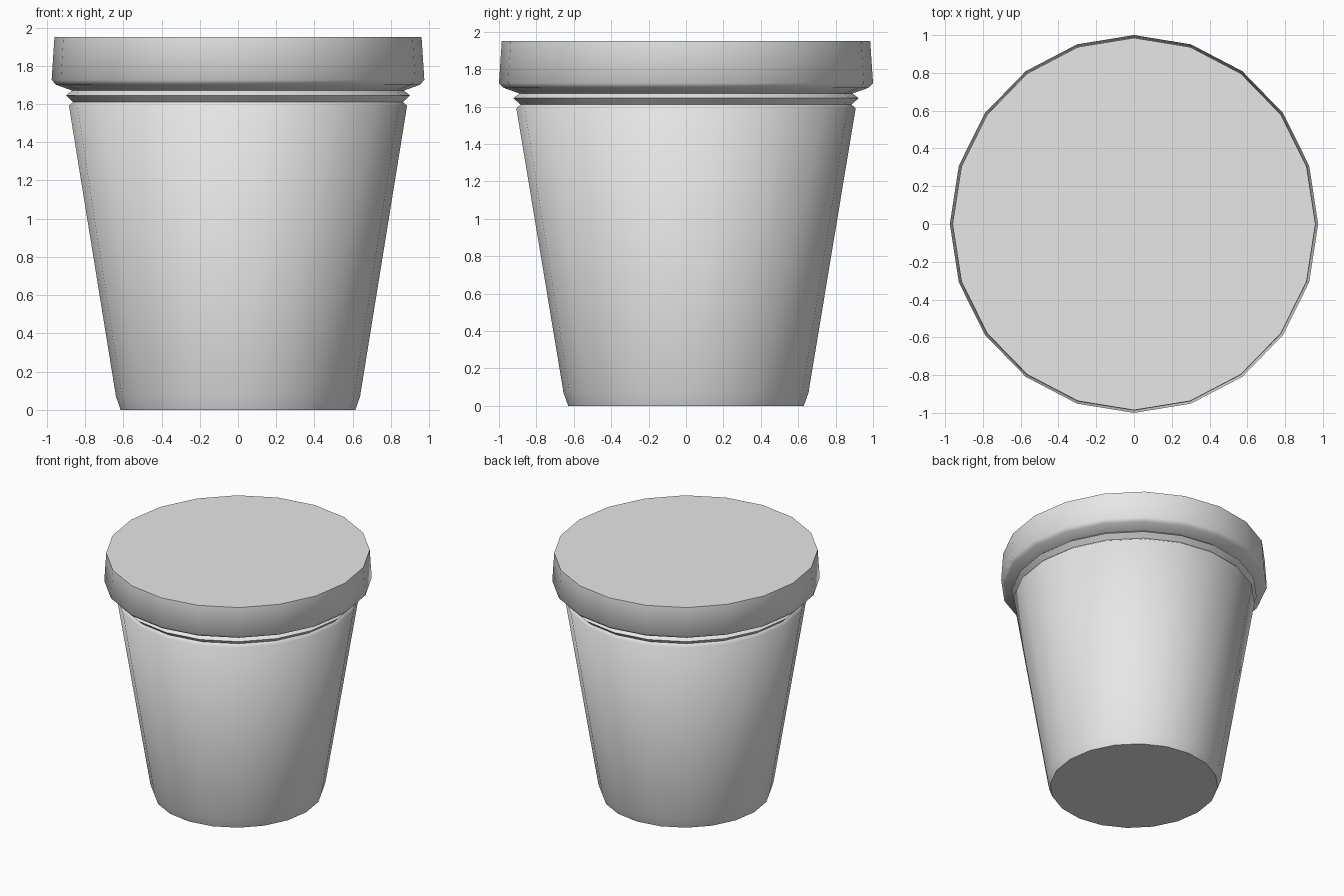
import bpy
import bmesh
import math

SIDES = 20
X_SQUASH = 0.975   # the pot is slightly narrower across x than y

if "Cube" in bpy.data.objects:
    bpy.data.objects.remove(bpy.data.objects["Cube"])

grey = bpy.data.materials.new("light_grey")
grey.use_nodes = True
grey.diffuse_color = (0.8, 0.8, 0.8, 1)
grey.node_tree.nodes["Principled BSDF"].inputs["Base Color"].default_value = (0.8, 0.8, 0.8, 1)

# (radius, height) from the base up
PROFILE = [
    (0.63, 0.0), (0.655, 0.07),                # foot
    (0.907, 1.59), (0.885, 1.61),              # tapered wall, lower groove
    (0.923, 1.645), (0.89, 1.67),              # thin ridge, upper groove
    (0.975, 1.70), (1.0, 1.725), (0.985, 1.95)  # rim
]


def lathe(name, profile, material):
    """Sweep a profile around z and close both ends with flat caps."""
    bm = bmesh.new()
    rings = []
    for radius, z in profile:
        ring = []
        for i in range(SIDES):
            a = math.tau * i / SIDES
            ring.append(bm.verts.new((radius * X_SQUASH * math.cos(a), radius * math.sin(a), z)))
        rings.append(ring)
    for low, high in zip(rings, rings[1:]):
        for i in range(SIDES):
            j = (i + 1) % SIDES
            bm.faces.new((low[i], low[j], high[j], high[i]))
    bm.faces.new(reversed(rings[0]))
    bm.faces.new(rings[-1])
    mesh = bpy.data.meshes.new(name)
    bm.to_mesh(mesh)
    bm.free()
    mesh.materials.append(material)
    obj = bpy.data.objects.new(name, mesh)
    bpy.context.collection.objects.link(obj)
    return obj


pot = lathe("flower_pot", PROFILE, grey)

# Smooth walls with crisp cap edges
bpy.ops.object.select_all(action='DESELECT')
pot.select_set(True)
bpy.context.view_layer.objects.active = pot
bpy.ops.object.shade_smooth_by_angle(angle=math.radians(60))
